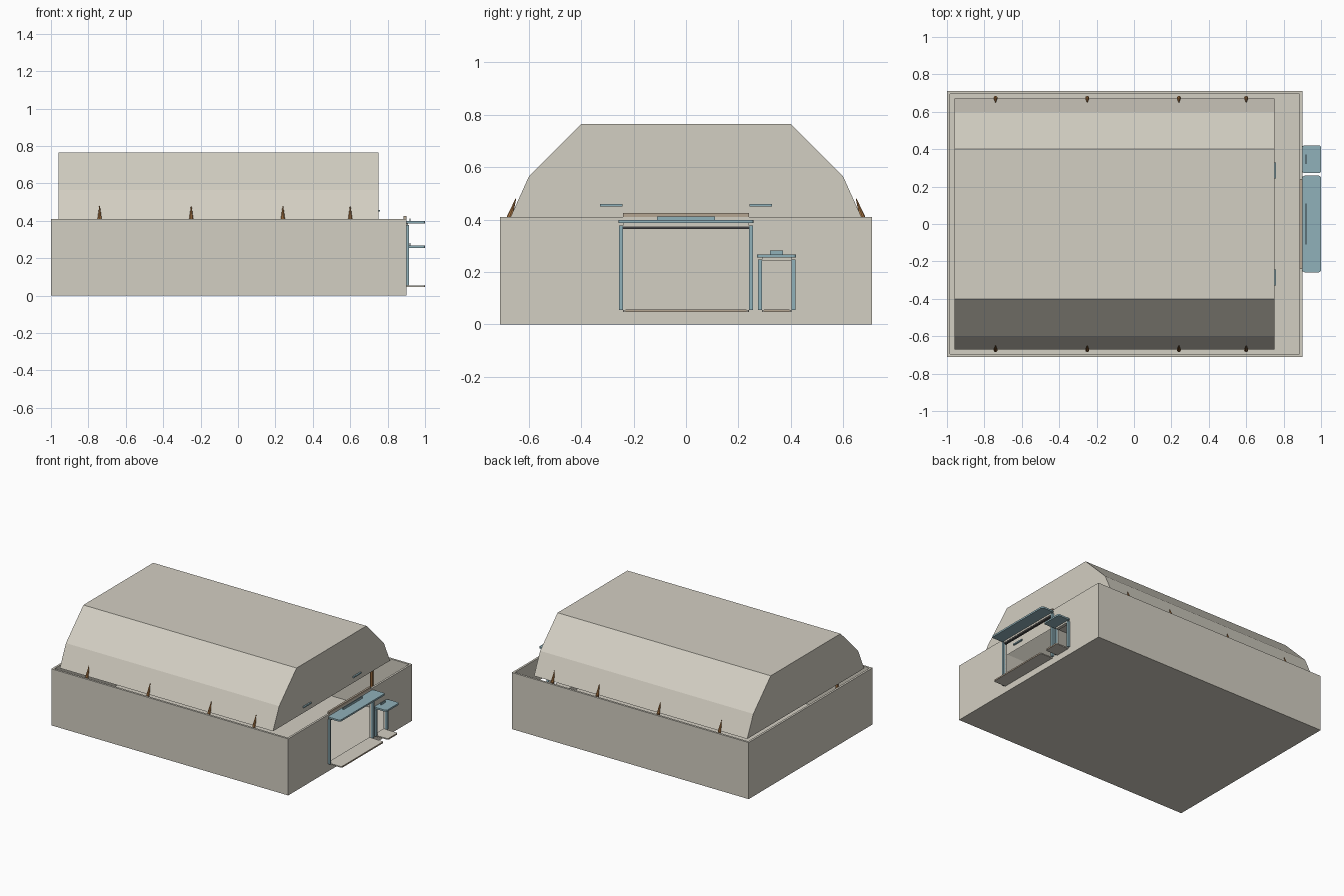
import bpy, bmesh
from mathutils import Vector

if "Cube" in bpy.data.objects:
    bpy.data.objects.remove(bpy.data.objects["Cube"], do_unlink=True)


def material(name, rgb):
    m = bpy.data.materials.new(name)
    m.use_nodes = True
    m.diffuse_color = (*rgb, 1)
    m.node_tree.nodes["Principled BSDF"].inputs["Base Color"].default_value = (*rgb, 1)
    return m


beige = material("beige", (0.65, 0.62, 0.54))
blue = material("blue_grey", (0.28, 0.44, 0.49))
brown = material("brown", (0.42, 0.19, 0.06))
tan = material("tan", (0.46, 0.38, 0.29))
dark = material("dark_grey", (0.06, 0.06, 0.06))


def finish(name, bm, mat):
    bmesh.ops.recalc_face_normals(bm, faces=bm.faces)
    mesh = bpy.data.meshes.new(name)
    bm.to_mesh(mesh)
    bm.free()
    ob = bpy.data.objects.new(name, mesh)
    bpy.context.collection.objects.link(ob)
    mesh.materials.append(mat)
    return ob


def box(name, xs, ys, zs, mat, corner=0):
    """Box between limits, with optional rounded vertical edges."""
    bm = bmesh.new()
    bmesh.ops.create_cube(bm, size=1)
    for v in bm.verts:
        for i, (a, b) in enumerate((xs, ys, zs)):
            v.co[i] = a if v.co[i] < 0 else b
    if corner:
        upright = [e for e in bm.edges
                   if abs(e.verts[0].co.z - e.verts[1].co.z) > 0.001]
        bmesh.ops.bevel(bm, geom=upright, offset=corner, segments=3,
                        profile=0.5, affect="EDGES")
    return finish(name, bm, mat)


def cut(ob, cutter):
    mod = ob.modifiers.new("cut", "BOOLEAN")
    mod.operation = "DIFFERENCE"
    mod.solver = "EXACT"
    mod.object = cutter
    bpy.context.view_layer.objects.active = ob
    bpy.ops.object.modifier_apply(modifier=mod.name)
    bpy.data.objects.remove(cutter, do_unlink=True)


# Open-topped base with two doorways in the end wall
base = box("base_walls", (-1, 0.9), (-0.71, 0.71), (0, 0.41), beige)
cut(base, box("cavity", (-0.985, 0.885), (-0.695, 0.695), (0.015, 0.6), beige))
cut(base, box("large_opening", (0.87, 0.95), (-0.24, 0.24), (0.055, 0.375), beige))
cut(base, box("small_opening", (0.87, 0.95), (0.288, 0.405), (0.055, 0.245), beige))

# Faceted roof shell, open underneath
half = [(0.67, 0.41), (0.60, 0.565), (0.40, 0.765)]
profile = half + [(-y, z) for y, z in reversed(half)]
bm = bmesh.new()
ends = [[bm.verts.new((x, y, z)) for y, z in profile] for x in (-0.96, 0.75)]
for ring in ends:
    bm.faces.new(ring)
for i in range(len(profile) - 1):
    bm.faces.new((ends[0][i], ends[0][i + 1], ends[1][i + 1], ends[1][i]))
finish("roof_shell", bm, beige)


# Posts along both long sides, each with a tip leaning onto the roof
def post(name, x, side):
    bm = bmesh.new()
    bmesh.ops.create_cone(bm, cap_ends=True, segments=8, radius1=0.011,
                          radius2=0.011, depth=0.395)
    bmesh.ops.translate(bm, verts=bm.verts, vec=Vector((x, side * 0.674, 0.2125)))
    top = max(bm.faces, key=lambda f: f.calc_center_median().z)
    tip = bmesh.ops.extrude_face_region(bm, geom=[top])
    bmesh.ops.delete(bm, geom=[top], context="FACES_ONLY")
    for v in tip["geom"]:
        if isinstance(v, bmesh.types.BMVert):
            v.co.x = x + (v.co.x - x) * 0.15
            v.co.y = side * 0.65 + (v.co.y - side * 0.674) * 0.15
            v.co.z = 0.48
    finish(name, bm, brown)


for x in (-0.74, -0.25, 0.24, 0.6):
    post("front_post", x, -1)
    post("back_post", x, 1)


# Doorway: frame, canopy, sign plate and threshold
def doorway(name, y0, y1, top, sign):
    mid = (y0 + y1) / 2
    for side, y in (("first", y0 - 0.015), ("second", y1)):
        box(f"{name}_{side}_jamb", (0.898, 0.915), (y, y + 0.015),
            (0.055, top - 0.02), blue)
    box(f"{name}_canopy", (0.9, 1), (y0 - 0.018, y1 + 0.018),
        (top - 0.012, top), blue, 0.012)
    box(f"{name}_header", (0.9, 0.91), (y0, y1), (top - 0.024, top - 0.012), beige)
    box(f"{name}_sign", (0.917, 0.923), (mid - sign, mid + sign),
        (top, top + 0.014), blue)
    box(f"{name}_threshold", (0.885, 0.998), (y0, y1), (0.047, 0.055), beige, 0.008)
    box(f"{name}_threshold_edge", (0.997, 1), (y0 + 0.008, y1 - 0.008),
        (0.046, 0.056), tan)


doorway("large_door", -0.24, 0.24, 0.398, 0.11)
doorway("small_door", 0.29, 0.403, 0.267, 0.025)
box("door_shutter_edge", (0.892, 0.908), (-0.24, 0.24), (0.364, 0.374), dark)
box("door_lintel", (0.885, 0.9), (-0.24, 0.24), (0.41, 0.425), tan)

# Small plates on the roof end wall
for y in (-0.285, 0.285):
    box("end_plate", (0.75, 0.76), (y - 0.043, y + 0.043), (0.45, 0.459), blue)
